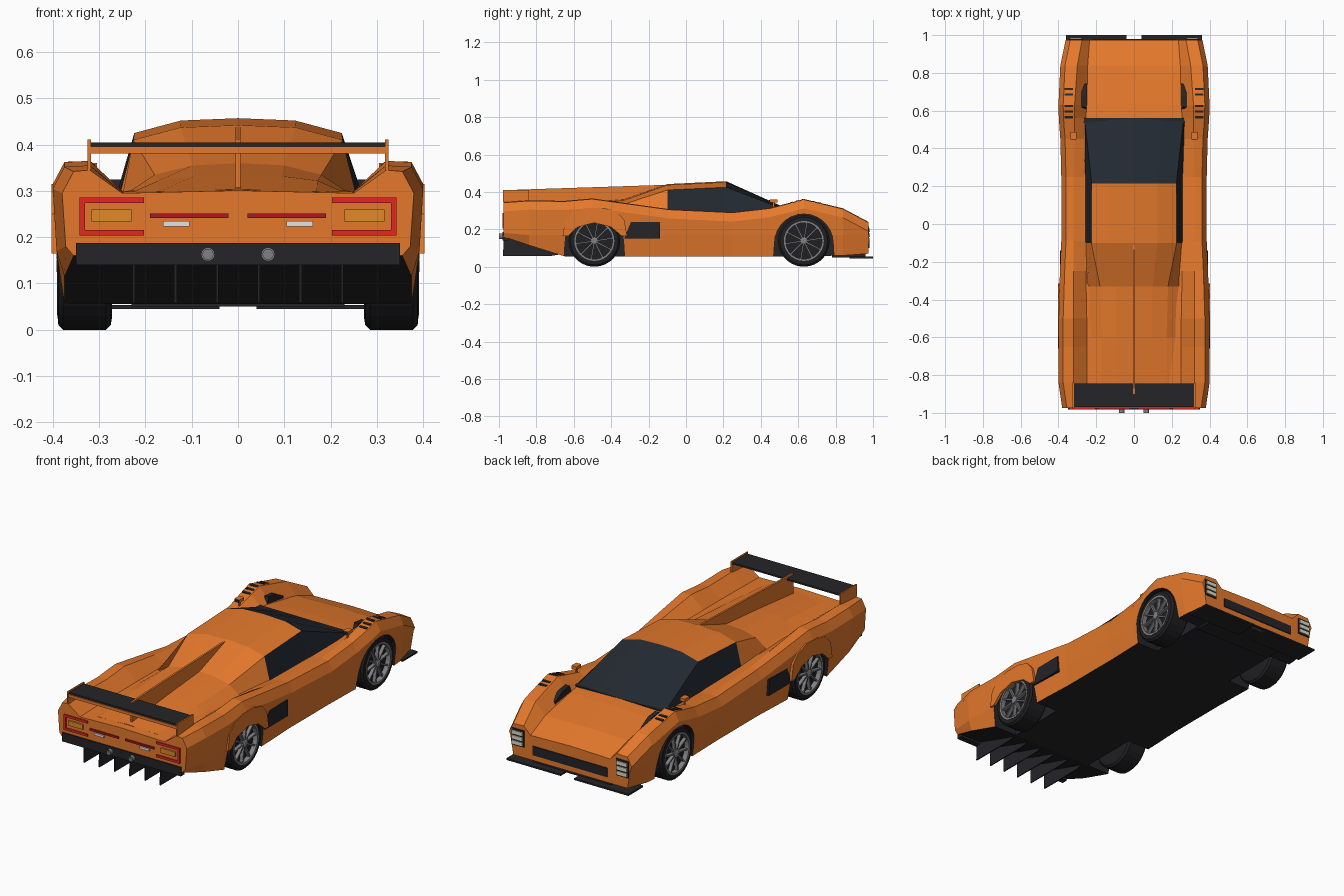
import bpy, bmesh
from math import sin, cos, pi

if "Cube" in bpy.data.objects:
    bpy.data.objects.remove(bpy.data.objects["Cube"])

def mat(name, r, g, b):
    m = bpy.data.materials.new(name)
    m.diffuse_color = (r, g, b, 1)
    m.use_nodes = True
    m.node_tree.nodes["Principled BSDF"].inputs["Base Color"].default_value = m.diffuse_color
    return m

ORANGE = mat("orange_paint", .78, .19, .025)
BLACK = mat("black_trim", .018, .018, .022)
GLASS = mat("dark_glass", .016, .022, .03)
RUBBER = mat("rubber", .014, .014, .016)
RIM = mat("rim_grey", .22, .22, .23)
RED = mat("red_lens", .75, .02, .015)
DKRED = mat("dark_red_lens", .4, .01, .015)
AMBER = mat("amber_lens", .75, .25, .02)
CREAM = mat("cream_lamp", .75, .72, .58)
WHITE = mat("white_lamp", .75, .77, .8)

def finish(bm, name, mats, mirror=False):
    bmesh.ops.recalc_face_normals(bm, faces=bm.faces)
    me = bpy.data.meshes.new(name)
    bm.to_mesh(me)
    bm.free()
    for m in mats:
        me.materials.append(m)
    ob = bpy.data.objects.new(name, me)
    bpy.context.collection.objects.link(ob)
    if mirror:
        ob.modifiers.new("mirror", 'MIRROR')
    return ob

def add_loft(bm, rings, caps=True, mat_of=lambda i, j: 0):
    vs = [[bm.verts.new(p) for p in r] for r in rings]
    n = len(vs[0])
    for i in range(len(vs) - 1):
        for j in range(n):
            k = (j + 1) % n
            f = bm.faces.new((vs[i][j], vs[i][k], vs[i + 1][k], vs[i + 1][j]))
            f.material_index = mat_of(i, j)
    if caps:
        bm.faces.new(vs[0])
        bm.faces.new(vs[-1])

def prism(name, pts, x0, x1, m, mirror=True):
    """(y, z) profile extruded along x"""
    bm = bmesh.new()
    add_loft(bm, [[(x, y, z) for y, z in pts] for x in (x0, x1)])
    return finish(bm, name, [m], mirror)

def box(name, x0, x1, y0, y1, z0, z1, m, mirror=True):
    return prism(name, [(y0, z0), (y1, z0), (y1, z1), (y0, z1)], x0, x1, m, mirror)

def full(half):
    """half section from centre bottom to centre top -> closed ring"""
    return half + [(-x, y, z) for x, y, z in half[-2:0:-1]]

def circle(y, z, r, n):
    return [(y + r * cos(2 * pi * i / n), z + r * sin(2 * pi * i / n)) for i in range(n)]

# main body: y, bottom z, half width, fender top, deck z, fender inner x, deck edge x
ST = [(-.975, .16, .38, .345, .295, .32, .25), (-.84, .115, .40, .355, .298, .32, .25),
      (-.65, .056, .40, .352, .30, .32, .25), (-.5, .056, .40, .365, .30, .32, .25),
      (-.25, .056, .392, .33, .295, .32, .255), (-.09, .056, .385, .308, .29, .32, .26),
      (.25, .056, .385, .292, .285, .32, .26), (.45, .056, .39, .315, .292, .315, .265),
      (.56, .056, .398, .343, .295, .315, .255), (.63, .056, .40, .362, .287, .315, .25),
      (.84, .06, .39, .312, .25, .30, .245), (.975, .07, .362, .24, .20, .275, .235)]
body_rings = []
for y, zb, w, zf, zd, xi, xd in ST:
    zl = max(.17, zb + .02)
    body_rings.append(full([(0, y, zb), (w - .025, y, zb), (w - .008, y, zl), (w, y, zf - .05),
                            (w - .025, y, zf - .003), (xi, y, zf), (xd, y, zd), (0, y, zd + .006)]))
bm = bmesh.new()
add_loft(bm, body_rings, True, lambda i, j: 1 if j in (0, 13) else 0)
body = finish(bm, "body_shell", [ORANGE, BLACK])

def fender_z(y):
    for a, b in zip(ST, ST[1:]):
        if a[0] <= y <= b[0]:
            return a[3] + (b[3] - a[3]) * (y - a[0]) / (b[0] - a[0])

# wheel wells cut from the body
FRONT_Y, REAR_Y, R = .63, -.49, .138
for nm, wy in (("front", FRONT_Y), ("rear", REAR_Y)):
    arc = [(wy + .157 * cos(pi * i / 14), .125 + .157 * sin(pi * i / 14)) for i in range(15)]
    c = prism(nm + "_well_cutter", [(wy + .165, 0)] + arc + [(wy - .165, 0)], .24, .5, BLACK)
    c.hide_render = True
    c.display_type = 'WIRE'
    b = body.modifiers.new(nm + "_well", 'BOOLEAN')
    b.operation, b.object, b.solver, b.material_mode = 'DIFFERENCE', c, 'EXACT', 'TRANSFER'

# rear wheel spats
prism("rear_wheel_spat", [(-.66, .165), (-.645, .25), (-.6, .295), (-.53, .315), (-.44, .315),
      (-.37, .295), (-.33, .25), (-.315, .165), (-.345, .165), (-.4, .212), (-.49, .235),
      (-.58, .212), (-.63, .165)], .389, .4025, ORANGE)

# cabin and engine cover: y, base x, rail x, rail z, crown z
CAB = [(.56, .27, .262, .293, .302), (.215, .256, .224, .425, .457), (-.1, .256, .226, .41, .442),
       (-.33, .25, .18, .335, .36), (-.6, .25, .172, .322, .337), (-.93, .25, .17, .299, .304)]
rings = [full([(0, y, .25), (xb, y, .25), (xb, y, .288), (xr, y, zr), (xr * .55, y, zc - .005), (0, y, zc)])
         for y, xb, xr, zr, zc in CAB]
bm = bmesh.new()
add_loft(bm, rings, True, lambda i, j: 1 if i == 0 or (i == 1 and j in (2, 7)) else 0)
finish(bm, "cabin_and_engine_cover", [ORANGE, GLASS])
box("windscreen_cowl", -.29, .29, .535, .56, .28, .302, BLACK, False)

# centre fin and rear wing
prism("centre_fin", [(-.1, .438), (-.9, .412), (-.9, .29), (-.33, .33)], -.005, .005, ORANGE, False)
box("wing_blade", -.32, .32, -.97, -.845, .396, .405, BLACK, False)
box("wing_flap", -.32, .32, -.975, -.955, .381, .396, ORANGE, False)
box("wing_endplate", .318, .325, -.978, -.84, .345, .411, ORANGE)

# wheels: lathed tyre and rim, spokes, hub
def lathe(name, prof, cy, cz, n, m):
    bm = bmesh.new()
    add_loft(bm, [[(x, y, z) for y, z in circle(cy, cz, r, n)] for x, r in prof])
    return finish(bm, name, [m], True)

for nm, wy in (("front", FRONT_Y), ("rear", REAR_Y)):
    lathe(nm + "_tyre", [(.272, .11), (.275, .128), (.285, R), (.378, R), (.388, .128),
                         (.39, .106), (.365, .1)], wy, R, 28, RUBBER)
    bm = bmesh.new()
    ring = [(.36, .097), (.391, .097), (.391, .107), (.36, .107), (.36, .097)]
    add_loft(bm, [[(x, y, z) for y, z in circle(wy, R, r, 28)] for x, r in ring], False)
    for i in range(10):
        a = 2 * pi * i / 10 + .15
        d, t = (cos(a), sin(a)), (-sin(a) * .004, cos(a) * .004)
        q = [(wy + d[0] * r + s * t[0], R + d[1] * r + s * t[1])
             for r, s in ((.01, -1), (.1, -1), (.1, 1), (.01, 1))]
        add_loft(bm, [[(x, y, z) for y, z in q] for x in (.366, .384)])
    finish(bm, nm + "_rim", [RIM], True)
    lathe(nm + "_hub", [(.36, .02), (.388, .02), (.392, .012)], wy, R, 12, RIM)

# side intake
prism("side_intake", [(-.14, .152), (-.14, .238), (-.295, .238), (-.33, .152)], .375, .392, BLACK)

# tail: bumper, lamps, exhausts, diffuser
box("rear_bumper", -.35, .35, -.982, -.95, .14, .187, BLACK, False)
for nm, x0, x1, z0, z1, m in (("tail_lamp_top", .203, .342, .274, .286, RED),
                              ("tail_lamp_bottom", .203, .342, .204, .216, RED),
                              ("tail_lamp_outer", .33, .342, .216, .274, RED),
                              ("indicator", .23, .316, .234, .26, AMBER),
                              ("brake_bar", .02, .19, .241, .251, DKRED),
                              ("reverse_lamp", .105, .162, .223, .235, WHITE)):
    box(nm, x0, x1, -.982, -.97, z0, z1, m)
lathe_ex = [(y, r) for y, r in ((-.95, .015), (-1, .015), (-1, .011), (-.985, .011))]
bm = bmesh.new()
add_loft(bm, [[(.065 + u, y, .163 + v) for u, v in circle(0, 0, r, 14)] for y, r in lathe_ex])
finish(bm, "exhaust_pipe", [RIM], True)
for i in range(3):
    x = .045 + i * .09
    prism("diffuser_fin_%d" % i, [(-.978, .058), (-.72, .058), (-.68, .065), (-.975, .165)],
          x - .003, x + .003, BLACK)

# nose: splitter, grille, headlamps
box("front_splitter", .04, .36, .875, 1.0, .045, .054, BLACK)
box("splitter_mount", -.23, .23, .78, .96, .05, .072, BLACK, False)
box("nose_grille", -.22, .22, .96, .98, .1, .148, BLACK, False)
box("headlamp_panel", .272, .345, .96, .979, .125, .215, BLACK)
for i in range(3):
    z = .133 + i * .027
    box("headlamp_bar_%d" % i, .278, .339, .97, .984, z, z + .018, CREAM)

# front fender louvres and inner vents
for i, y in enumerate((.565, .595, .625, .685, .715)):
    a, b = y - .006, y + .006
    za, zb = fender_z(a), fender_z(b)
    prism("fender_louvre_%d" % i, [(a, za - .01), (b, zb - .01), (b, zb + .002), (a, za + .002)],
          .322, .367, BLACK)
prism("fender_inner_vent", [(.6, .27), (.75, .255), (.74, .285), (.68, .318), (.62, .325)],
      .252, .277, BLACK)

# door mirrors
box("mirror_stalk", .316, .322, .462, .472, .3, .345, ORANGE)
box("mirror_head", .305, .335, .448, .488, .343, .36, ORANGE)
box("mirror_glass", .308, .332, .445, .449, .345, .358, BLACK)
